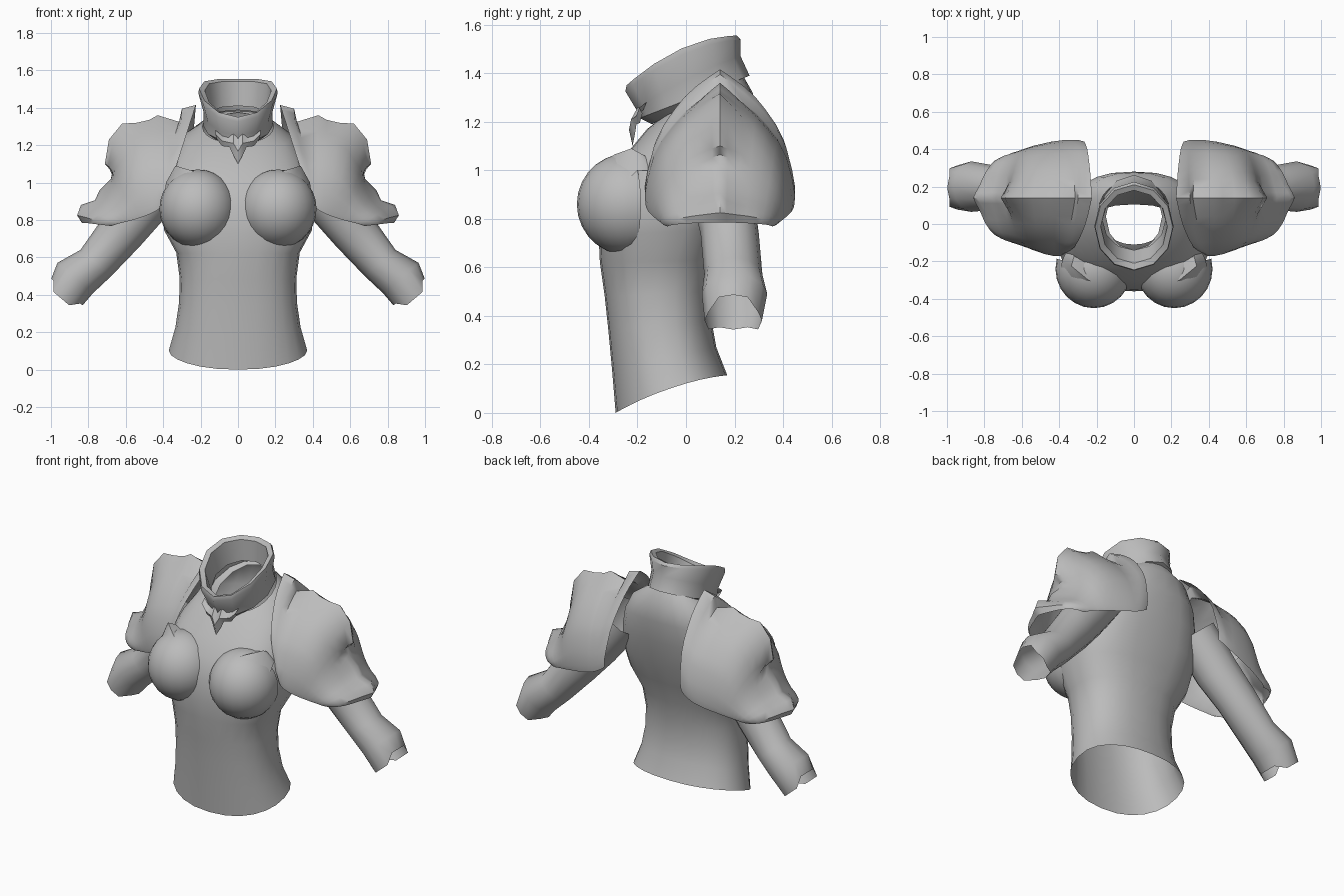
import bpy, bmesh, math
from mathutils import Vector

grey = bpy.data.materials.new("plain grey")
grey.diffuse_color = (0.5, 0.5, 0.5, 1)


def finish(name, verts, faces, angle=45):
    me = bpy.data.meshes.new(name)
    me.from_pydata([tuple(v) for v in verts], [], faces)
    bm = bmesh.new()
    bm.from_mesh(me)
    bmesh.ops.recalc_face_normals(bm, faces=bm.faces)
    bm.to_mesh(me)
    bm.free()
    me.materials.append(grey)
    ob = bpy.data.objects.new(name, me)
    bpy.context.collection.objects.link(ob)
    bpy.context.view_layer.objects.active = ob
    ob.select_set(True)
    bpy.ops.object.shade_smooth_by_angle(angle=math.radians(angle))
    ob.select_set(False)
    return ob


def mirror(ob):
    ob.modifiers.new("mirror", 'MIRROR').use_axis[0] = True


def loft(name, rows, closed=True, angle=45):
    n = len(rows[0])
    verts = [p for r in rows for p in r]
    faces = []
    for i in range(len(rows) - 1):
        for j in range(n if closed else n - 1):
            k = (j + 1) % n
            faces.append((i*n + j, i*n + k, (i+1)*n + k, (i+1)*n + j))
    return finish(name, verts, faces, angle)


def oval(w, yf, yb, zf, zb, n, power=1.0, bow=0.0):
    """Horizontal ring whose height runs from zf at the front to zb at the back."""
    pts = []
    for j in range(n):
        a = 2 * math.pi * j / n
        s, c = math.sin(a), math.cos(a)
        x = w * math.copysign(abs(s) ** power, s)
        t = 0.5 - 0.5 * math.copysign(abs(c) ** power, c)
        pts.append((x, yf + (yb - yf) * t, zf + (zb - zf) * t + bow * s * s))
    return pts


# Torso shell, open at the hem and the neck
# (half width, front y, back y, front z, back z, squareness)
torso = [(.37, -.29, .17, 0, .155, .9), (.335, -.305, .125, .18, .27, .88), (.315, -.32, .105, .34, .38, .85),
         (.312, -.335, .105, .48, .5, .85), (.33, -.355, .13, .62, .63, .85), (.395, -.36, .17, .73, .76, .8),
         (.405, -.35, .22, .87, .9, .75), (.385, -.305, .255, .99, 1.06, .75), (.345, -.235, .28, 1.08, 1.2, .8),
         (.28, -.16, .275, 1.17, 1.32, .85), (.19, -.11, .235, 1.21, 1.39, .95)]
loft("torso", [oval(*r[:5], 24, r[5], .025 if i == 0 else 0) for i, r in enumerate(torso)])

# Rounded chest cups, drawn back to the armpits
bm = bmesh.new()
bmesh.ops.create_uvsphere(bm, u_segments=24, v_segments=14, radius=1)
for v in bm.verts:
    v.co = Vector((.215 + .205 * v.co.x, -.24 + .21 * v.co.y, .86 + .21 * v.co.z))
bmesh.ops.delete(bm, geom=[v for v in bm.verts if v.co.y > -.16], context='VERTS')
bm.verts.index_update()
cv = [v.co.copy() for v in bm.verts]
cf = [[v.index for v in f.verts] for f in bm.faces]
bm.free()
mirror(finish("chest_cup", cv, cf))

# Raised lip with a peak above each cup
lip_low = [(.12, -.375, .96), (.18, -.39, .98), (.26, -.375, .98), (.335, -.33, .97), (.395, -.27, .93)]
lip_top = [(.11, -.365, .985), (.17, -.345, 1.03), (.25, -.295, 1.065), (.335, -.225, 1.09), (.385, -.2, 1.0)]
lip_back = [(.11, -.27, 1.0), (.17, -.24, 1.03), (.24, -.22, 1.06), (.32, -.17, 1.06), (.36, -.14, 1.0)]
mirror(loft("cup_lip", [lip_low, lip_top, lip_back], closed=False, angle=50))

# Sleeves: rings along a slanted axis, flared at the cuff
sleeve = []
for cx, cy, cz, r, ry in [(.34, .13, 1.1, .14, .13), (.50, .15, .89, .135, .13), (.62, .18, .74, .125, .12),
                          (.76, .195, .57, .108, .12), (.87, .2, .49, .125, .135), (.915, .195, .415, .11, .118)]:
    ring = []
    for j in range(12):
        a = 2 * math.pi * j / 12
        u, w = math.cos(a), math.sin(a)
        ring.append(Vector((cx + u * r * .76, cy + w * ry, cz + u * r * .65)))
    sleeve.append(ring)
# Stepped cuff edge, reaching further on the front and back sides
for j in (2, 3, 4, 8, 9, 10):
    sleeve[-1][j] += Vector((.03, 0, -.035))
mirror(loft("sleeve", sleeve))

# Shoulder guards: pointed arches from front to back, ridges only near the crest
# (ridge x, ridge z, base x, base z, half depth, end x, end z)
arches = [(.225, 1.415, .225, 1.415, .30, .39, .90), (.30, 1.395, .29, 1.38, .31, .405, .88),
          (.315, 1.325, .32, 1.335, .31, .415, .865), (.43, 1.36, .42, 1.325, .31, .435, .85),
          (.475, 1.335, .475, 1.32, .305, .455, .84), (.54, 1.32, .54, 1.30, .30, .475, .83),
          (.62, 1.315, .605, 1.26, .29, .50, .82), (.69, 1.23, .65, 1.18, .28, .53, .81),
          (.712, 1.10, .668, 1.10, .268, .56, .80), (.67, 1.065, .678, 1.05, .262, .58, .795),
          (.68, 1.02, .695, 1.0, .255, .60, .79), (.74, .96, .72, .95, .248, .62, .785),
          (.765, .905, .755, .90, .242, .64, .78), (.84, .88, .80, .865, .235, .655, .775),
          (.86, .825, .835, .82, .225, .67, .77), (.835, .785, .82, .785, .215, .68, .768)]
# Arch outline: distance from the crest against rise
outline = [(0, 1), (.12, .955), (.32, .87), (.48, .785), (.62, .685), (.77, .56), (.88, .43), (.96, .24), (1, .1), (.985, 0)]
rows = []
for i, (rx, rz, bx, bz, h, ex, ez) in enumerate(arches):
    f = i / (len(arches) - 1)
    row = []
    for side in (-1, 1):
        half = []
        for d, g in outline:
            round_g = math.sqrt(max(0, 1 - d * d)) if g > 0 else 0
            g = g + (round_g - g) * .6 * f
            k = max(0, 1 - d / .36)
            px = ex - (.12 * max(0, 1 - 2 * f) if side > 0 else 0)
            half.append((px + (bx - px) * g + (rx - bx) * k, .14 + side * h * d, ez + (bz - ez) * g + (rz - bz) * k))
        row += half[::-1] if side < 0 else half[1:]
    rows.append(row)
mirror(loft("shoulder_guard", rows, closed=False, angle=50))

# Tilted collar with a folded rim
collar = [(.15, -.14, .22, 1.19, 1.375, 0), (.185, -.19, .262, 1.215, 1.39, 0), (.185, -.205, .225, 1.25, 1.47, .02),
          (.212, -.25, .225, 1.325, 1.54, .045), (.208, -.245, .21, 1.35, 1.555, .05),
          (.178, -.21, .18, 1.345, 1.54, .05), (.168, -.14, .18, 1.24, 1.41, .02)]
loft("collar", [oval(w, f, b, zf, zb, 12, 1, bow) for w, f, b, zf, zb, bow in collar], angle=40)

# Jagged throat ornament below the collar
top = [(0, 1.235), (.025, 1.265), (.05, 1.24), (.085, 1.25), (.12, 1.28)]
low = [(0, 1.1), (.03, 1.155), (.045, 1.19), (.085, 1.195), (.115, 1.235)]
orn = [[(x, -.22 + .35 * x, z) for x, z in low],
       [(x, -.235 + .35 * x, (z + q[1]) / 2) for (x, z), q in zip(top, low)],
       [(x, -.205 + .35 * x, z) for x, z in top]]
mirror(loft("throat_ornament", orn, closed=False))
